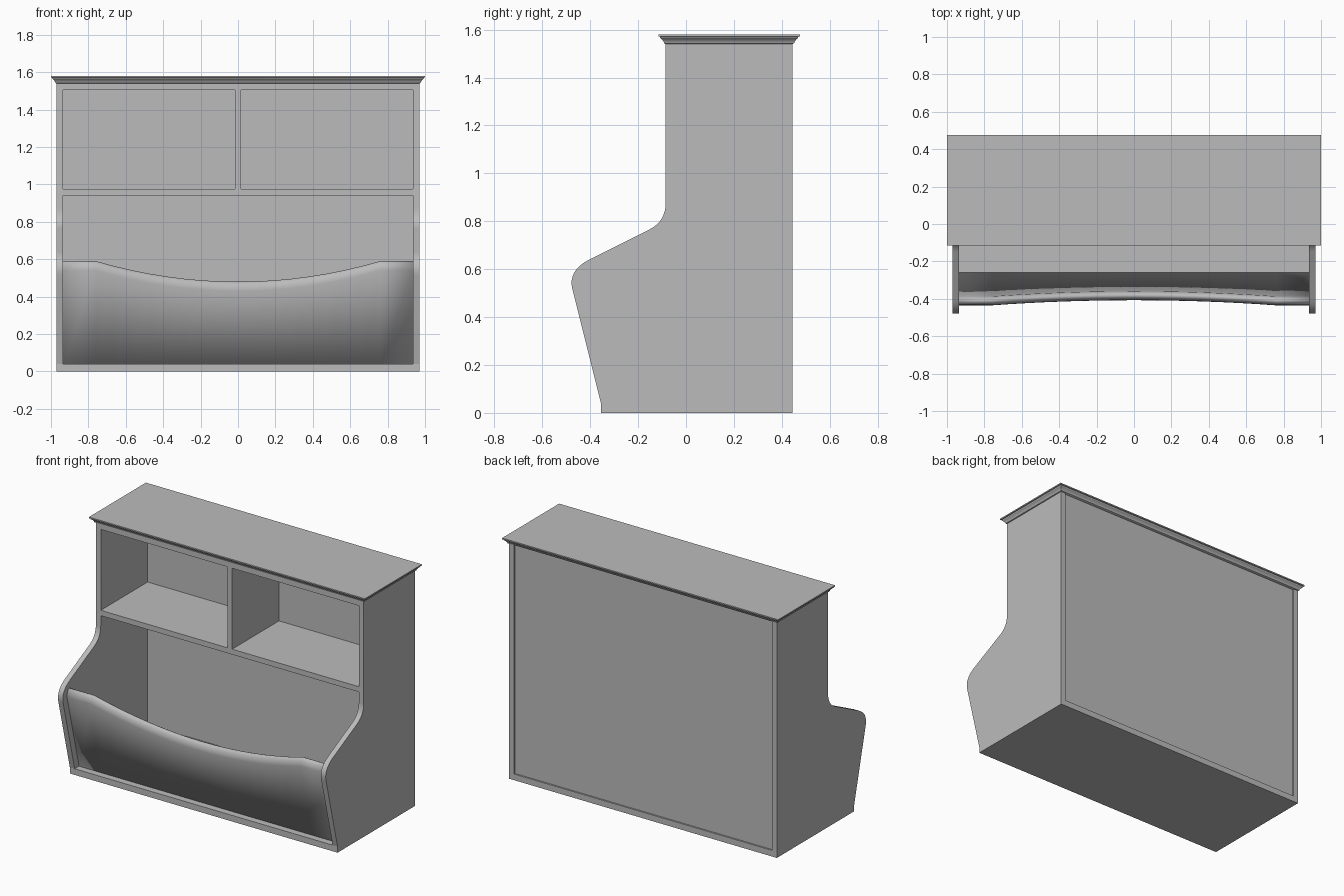
import bpy, bmesh, math

cube = bpy.data.objects.get("Cube")
if cube:
    bpy.data.objects.remove(cube, do_unlink=True)

grey = bpy.data.materials.new("plain grey")
grey.use_nodes = True
COLOUR = (0.5, 0.5, 0.5, 1)
grey.diffuse_color = COLOUR
grey.node_tree.nodes["Principled BSDF"].inputs["Base Color"].default_value = COLOUR


def loft(name, rings, smooth_angle=None):
    """Skin a list of closed rings and cap both ends."""
    bm = bmesh.new()
    rows = [[bm.verts.new(p) for p in ring] for ring in rings]
    for a, b in zip(rows, rows[1:]):
        for i in range(len(a)):
            j = (i + 1) % len(a)
            bm.faces.new((a[i], a[j], b[j], b[i]))
    bm.faces.new(rows[0])
    bm.faces.new(rows[-1])
    bmesh.ops.recalc_face_normals(bm, faces=bm.faces)
    mesh = bpy.data.meshes.new(name)
    bm.to_mesh(mesh)
    bm.free()
    mesh.materials.append(grey)
    obj = bpy.data.objects.new(name, mesh)
    bpy.context.collection.objects.link(obj)
    if smooth_angle:
        bpy.ops.object.select_all(action='DESELECT')
        obj.select_set(True)
        bpy.context.view_layer.objects.active = obj
        bpy.ops.object.shade_smooth_by_angle(angle=math.radians(smooth_angle))
    return obj


def rectangle(x, y0, y1, z):
    return [(-x, y0, z), (x, y0, z), (x, y1, z), (-x, y1, z)]


def board(name, x, y0, y1, z0, z1):
    return loft(name, [rectangle(x, y0, y1, z0), rectangle(x, y0, y1, z1)])


# Carcass dimensions
OUT, INN = 0.97, 0.935
FRONT, BACK = -0.085, 0.445
FOOT, BASE, TOP = -0.355, 0.04, 1.54

# Flat boards
board("base", OUT, FOOT, BACK, 0, BASE)
board("back_panel", INN, 0.40, 0.435, BASE, TOP)
board("shelf", INN, FRONT, 0.40, 0.94, 0.975)
board("divider", 0.017, FRONT, 0.40, 0.975, 1.505)
board("top_rail", INN, FRONT, 0.435, 1.505, TOP)


def bend(a, corner, b, steps=8):
    """Rounded corner from a to b."""
    pts = []
    for i in range(steps + 1):
        t = i / steps
        pts.append(tuple((1 - t) ** 2 * p + 2 * t * (1 - t) * q + t * t * r
                         for p, q, r in zip(a, corner, b)))
    return pts


# Curved side panels
outline = [(FOOT, BASE)]
outline += bend((-0.474, 0.515), (-0.495, 0.595), (-0.40, 0.642))
outline += bend((-0.15, 0.767), (-0.085, 0.802), (FRONT, 0.875))
outline += [(FRONT, TOP), (BACK, TOP), (BACK, BASE)]
for side, sign in (("left", 1), ("right", -1)):
    loft(side + "_side",
         [[(sign * x, y, z) for y, z in outline] for x in (INN, OUT)], 30)

# Moulded crown: outward offset and height
crown = [(0, 1.54), (0.006, 1.543), (0.009, 1.55), (0.014, 1.558),
         (0.022, 1.564), (0.024, 1.57), (0.03, 1.572), (0.03, 1.58)]
loft("crown", [rectangle(OUT + d, FRONT - d, BACK + d, z) for d, z in crown], 30)


# Leaning bin front with a dipped, rounded top edge
def bin_section(x):
    top = 0.48 + 0.11 * min(1, abs(x) / 0.76) ** 2
    nose = 0.05
    spring = top - nose
    lean = -0.25 * (spring - BASE)
    ring = [(x, -0.26, BASE), (x, -0.31, BASE)]
    for i in range(9):
        a = math.pi * i / 8
        z = spring + nose * math.sin(a)
        ring.append((x, -0.285 + lean - 0.025 * math.cos(a), z))
    return ring


stations = [-INN] + [0.76 * i / 8 for i in range(-8, 9)] + [INN]
loft("bin_front", [bin_section(x) for x in stations], 180)
